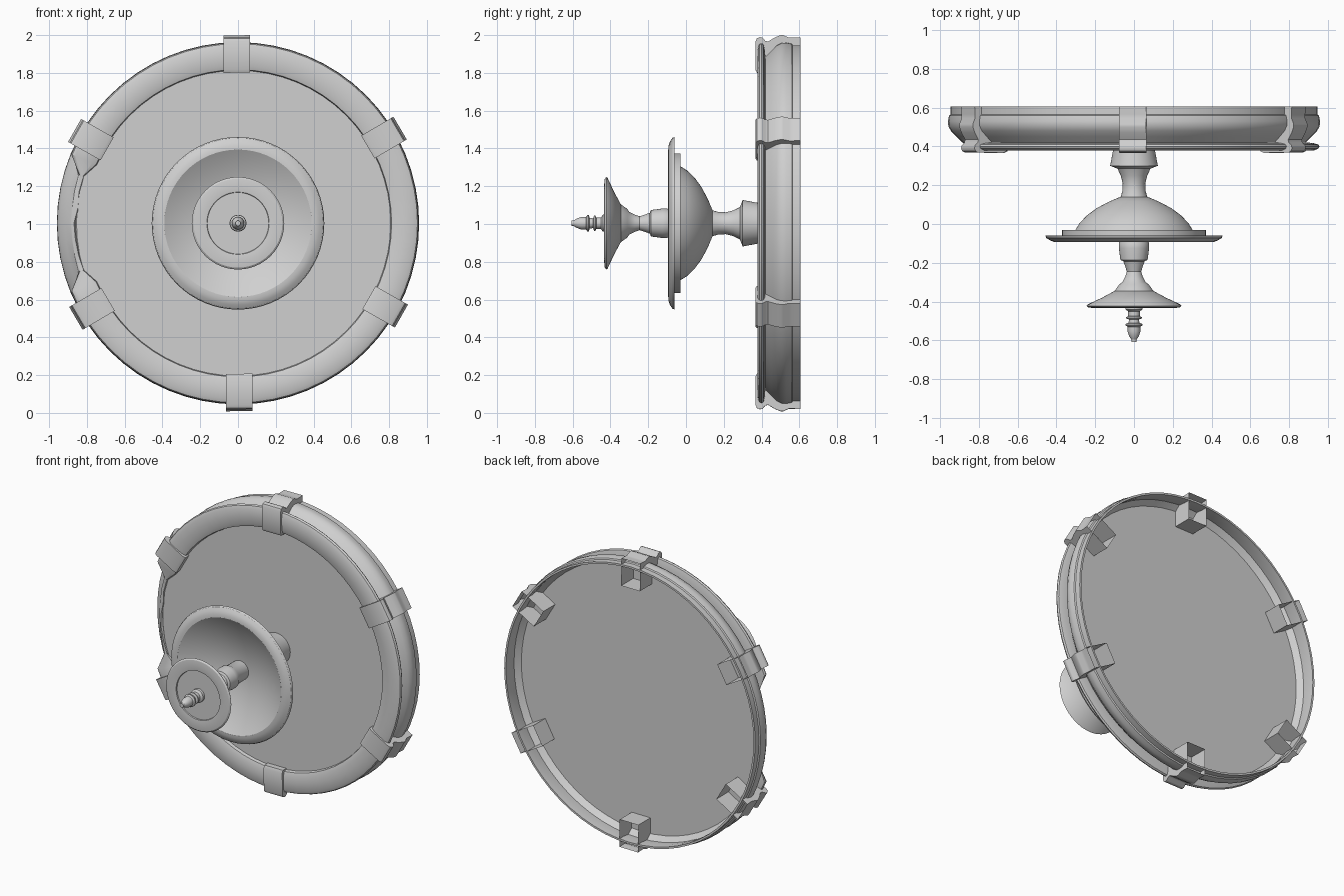
import bpy, bmesh, math, random
from mathutils import Vector

random.seed(4)
CENTRE_Z = 1.004

cube = bpy.data.objects.get("Cube")
if cube:
    bpy.data.objects.remove(cube, do_unlink=True)

GREY = (0.63, 0.63, 0.63, 1)
stone = bpy.data.materials.new("grey_stone")
stone.use_nodes = True
stone.diffuse_color = GREY
stone.node_tree.nodes["Principled BSDF"].inputs["Base Color"].default_value = GREY


def polar(y, r, a, x=0.0):
    """Point at radius r and angle a round the y axis, shifted sideways by x."""
    return Vector((r * math.cos(a) - x * math.sin(a), y,
                   CENTRE_Z + r * math.sin(a) + x * math.cos(a)))


def finish(name, bm, angle):
    bmesh.ops.remove_doubles(bm, verts=bm.verts, dist=1e-5)
    bmesh.ops.recalc_face_normals(bm, faces=bm.faces)
    mesh = bpy.data.meshes.new(name)
    bm.to_mesh(mesh)
    bm.free()
    mesh.materials.append(stone)
    ob = bpy.data.objects.new(name, mesh)
    bpy.context.collection.objects.link(ob)
    bpy.ops.object.select_all(action='DESELECT')
    ob.select_set(True)
    bpy.context.view_layer.objects.active = ob
    bpy.ops.object.shade_smooth_by_angle(angle=math.radians(angle))


def lathe(name, profile, segs=48, closed=False):
    """Turn (y, radius) points round the y axis; profile may depend on angle."""
    bm = bmesh.new()
    rings = []
    for i in range(segs):
        a = 2 * math.pi * i / segs
        pts = profile(a) if callable(profile) else profile
        rings.append([bm.verts.new(polar(y, r, a)) for y, r in pts])
    n = len(rings[0])
    for i in range(segs):
        p, q = rings[i], rings[(i + 1) % segs]
        for k in range(n if closed else n - 1):
            bm.faces.new((p[k], p[(k + 1) % n], q[(k + 1) % n], q[k]))
    bmesh.ops.dissolve_degenerate(bm, dist=1e-5, edges=bm.edges)
    finish(name, bm, 30)


# Basin wall: thin moulded ring, rounded lip, one stretch of the lip broken off
WALL = [(.605, .932), (.605, .945), (.565, .945), (.56, .953), (.53, .959), (.505, .957),
        (.48, .944), (.45, .915), (.42, .885)]
LIP = [(.418, .92), (.41, .95), (.4, .956), (.388, .95), (.38, .93), (.378, .88),
       (.382, .835), (.39, .813), (.415, .808)]
INNER = [(.43, .85), (.46, .893), (.48, .912), (.51, .938), (.56, .932)]


def basin_profile(a):
    if abs(a - math.pi) > math.radians(19):
        return WALL + LIP + INNER
    edge = random.uniform(.85, .87)
    depth = random.uniform(.4, .415)
    last = len(LIP) - 1
    broken = [(depth + .01 * (1 - k / last), .882 - (.882 - edge) * k / last)
              for k in range(last + 1)]
    return WALL + broken + INNER


lathe("basin_wall", basin_profile, 64, True)

# Basin floor: flat at the front and the back
lathe("basin_floor", [(.412, 0), (.412, .855), (.475, .912), (.475, 0)], 64)

# Pedestal
lathe("pedestal", [(.415, .105), (.38, .108), (.3, .123), (.285, .085), (.25, .068),
                   (.21, .058), (.17, .06), (.135, .07), (.12, 0)])

# Large bowl: domed underside, stepped flange, flat rim, shallow hollow
BOWL_INSIDE = [(.025 - .11 * (r / .375) ** 2, r)
               for r in (.375, .34, .3, .25, .2, .15, .1, .05, 0)]
lathe("large_bowl", [(.14, 0), (.14, .07), (.117, .125), (.083, .19), (.045, .242),
                     (.005, .28), (-.03, .302), (-.03, .37), (-.06, .37), (-.06, .457),
                     (-.072, .452), (-.085, .432), (-.093, .41), (-.094, .39)]
      + BOWL_INSIDE, 64)

# Upper stem
lathe("upper_stem", [(.03, .065), (-.08, .068), (-.1, .078), (-.125, .078), (-.185, .07),
                     (-.192, .055), (-.22, .045), (-.245, .037), (-.27, .045), (-.3, .06),
                     (-.31, .075), (-.345, .1), (-.355, .1), (-.36, 0)])

# Small bowl with a flat top
lathe("small_bowl", [(-.345, 0), (-.345, .1), (-.38, .165), (-.415, .24), (-.422, .245),
                     (-.43, .235), (-.434, .2), (-.43, .165), (-.422, .163), (-.422, 0)])

# Finial
lathe("finial", [(-.42, .045), (-.44, .045), (-.45, .03), (-.475, .03), (-.48, .04),
                 (-.487, .04), (-.492, .026), (-.51, .028), (-.515, .043), (-.523, .043),
                 (-.53, .033), (-.555, .033), (-.58, .024), (-.595, .014), (-.607, .014),
                 (-.607, 0)], 24)

# Clamps: brackets wrapped over the wall, open at the back
CLAMP = [(.605, .984), (.565, .982), (.545, .982), (.515, .995), (.5, .995), (.47, .983),
         (.435, .962), (.42, .965), (.405, .982), (.39, .985), (.375, .978), (.368, .962),
         (.367, .815), (.375, .797), (.605, .797)]


def clamp(name, a):
    bm = bmesh.new()
    sides = [[bm.verts.new(polar(y, r, a, x)) for y, r in CLAMP] for x in (-.07, .07)]
    for side in sides:
        bm.faces.new(side)
    for k in range(len(CLAMP) - 1):
        bm.faces.new((sides[0][k], sides[0][k + 1], sides[1][k + 1], sides[1][k]))
    finish(name, bm, 40)


for i in range(6):
    clamp(f"clamp_{i + 1}", math.radians(30.4 + 60 * i))
